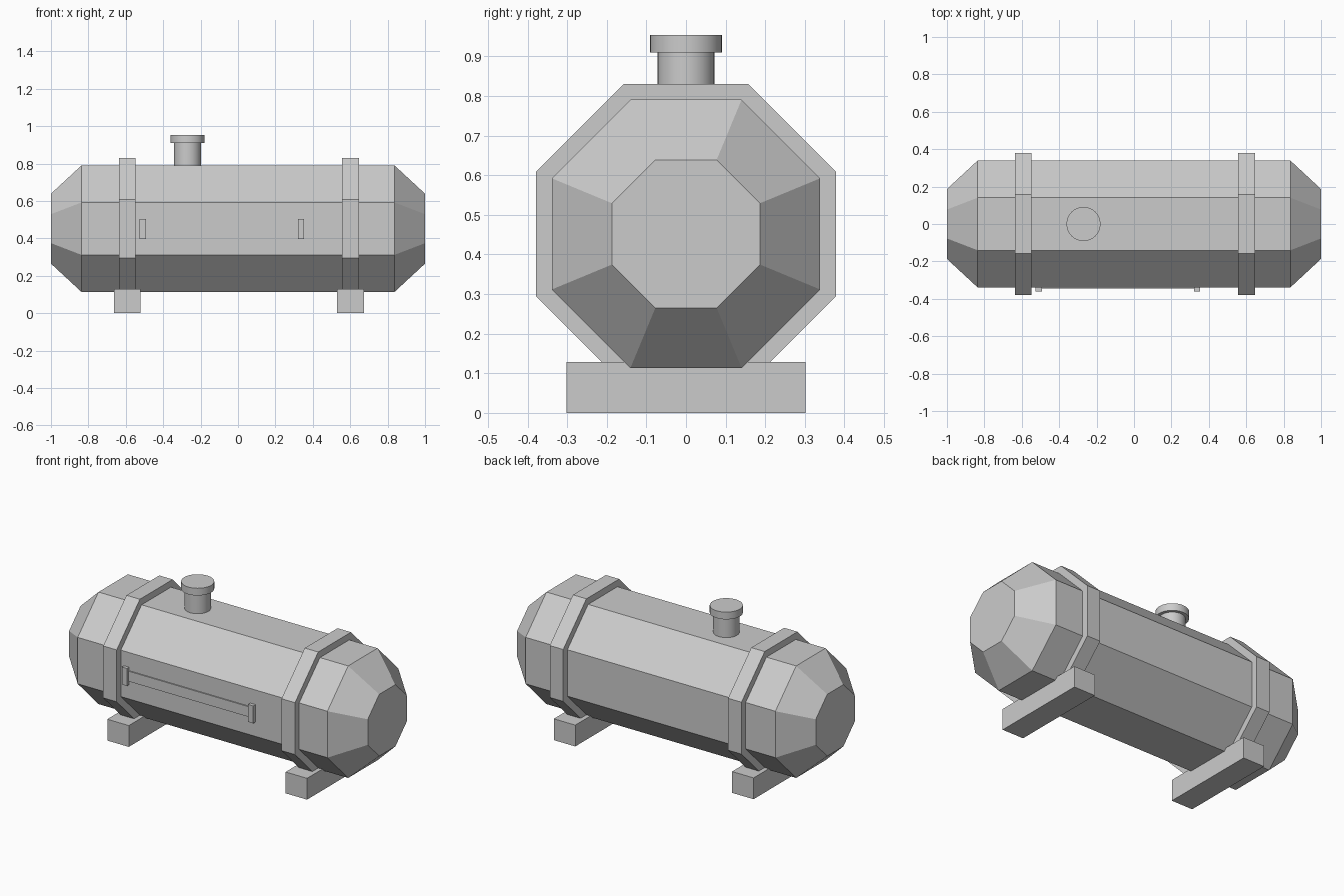
import bpy, bmesh, math

if "Cube" in bpy.data.objects:
    bpy.data.objects.remove(bpy.data.objects["Cube"])

ZC = 0.452  # height of the tank axis

grey = bpy.data.materials.new("plain grey")
grey.diffuse_color = (0.6, 0.6, 0.6, 1)
grey.use_nodes = True
grey.node_tree.nodes["Principled BSDF"].inputs["Base Color"].default_value = grey.diffuse_color


def finish(name, bm):
    bmesh.ops.recalc_face_normals(bm, faces=bm.faces)
    me = bpy.data.meshes.new(name)
    bm.to_mesh(me)
    bm.free()
    me.materials.append(grey)
    ob = bpy.data.objects.new(name, me)
    bpy.context.collection.objects.link(ob)
    return ob


def loft(name, profile, sides, place, turn=0.0):
    """Skin rings of (position along axis, circumradius), closed at both ends."""
    bm = bmesh.new()
    rings = []
    for t, r in profile:
        ring = []
        for i in range(sides):
            a = 2 * math.pi * i / sides + turn
            ring.append(bm.verts.new(place(t, r * math.cos(a), r * math.sin(a))))
        rings.append(ring)
    for lo, hi in zip(rings, rings[1:]):
        for i in range(sides):
            j = (i + 1) % sides
            bm.faces.new((lo[i], lo[j], hi[j], hi[i]))
    bm.faces.new(rings[0])
    bm.faces.new(rings[-1])
    return finish(name, bm)


def octagon(name, profile):
    """Octagonal loft along x; the profile gives flat-to-centre distances."""
    k = 1 / math.cos(math.pi / 8)
    return loft(name, [(x, r * k) for x, r in profile], 8,
                lambda t, a, b: (t, a, ZC + b), math.pi / 8)


def box(name, x0, x1, y0, y1, z0, z1):
    bm = bmesh.new()
    bmesh.ops.create_cube(bm, size=1)
    for v in bm.verts:
        v.co = (x1 if v.co.x > 0 else x0, y1 if v.co.y > 0 else y0,
                z1 if v.co.z > 0 else z0)
    return finish(name, bm)


# tank body with tapered ends
octagon("tank", [(-1, 0.187), (-0.836, 0.339), (0.836, 0.339), (1, 0.187)])

# straps and the feet beneath them
for side, x in (("left", -0.592), ("right", 0.602)):
    octagon(side + "_strap", [(x - 0.045, 0.379), (x + 0.045, 0.379)])
    box(side + "_foot", x - 0.072, x + 0.072, -0.302, 0.302, 0, 0.129)

# filler neck and cap
for name, r, z0, z1 in (("filler_neck", 0.072, 0.77, 0.912),
                        ("filler_cap", 0.091, 0.91, 0.954)):
    ob = loft(name, [(z0, r), (z1, r)], 32,
              lambda t, a, b: (-0.27 + a, b, t))
    bpy.ops.object.select_all(action='DESELECT')
    ob.select_set(True)
    bpy.context.view_layer.objects.active = ob
    bpy.ops.object.shade_smooth_by_angle(angle=math.radians(30))

# level gauge on the front: thin strip between two end blocks
box("gauge_strip", -0.50, 0.33, -0.346, -0.33, 0.421, 0.483)
box("gauge_left_block", -0.526, -0.492, -0.36, -0.33, 0.398, 0.504)
box("gauge_right_block", 0.320, 0.354, -0.36, -0.33, 0.398, 0.504)
